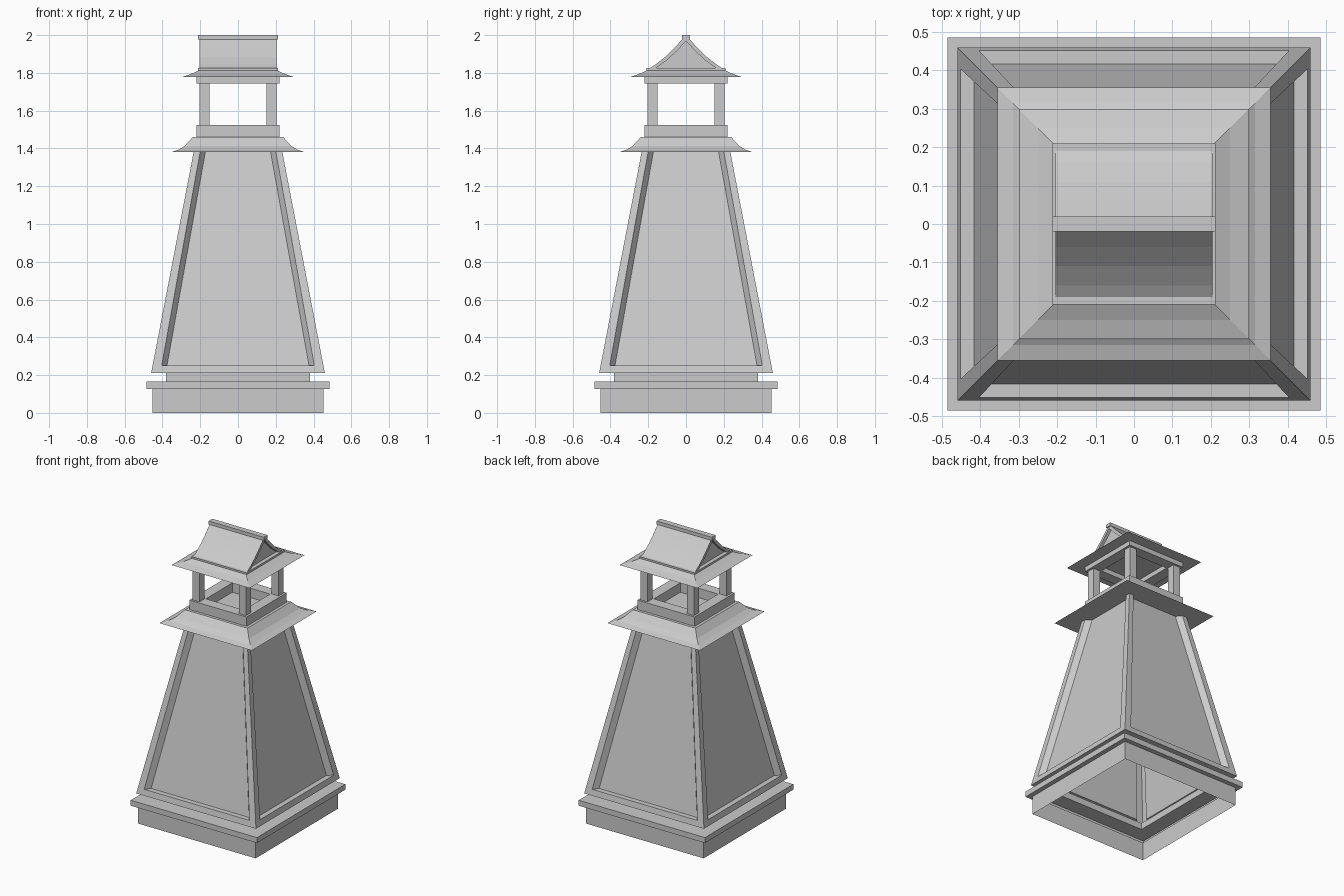
import bpy, bmesh, math
from mathutils import Matrix, Vector

if "Cube" in bpy.data.objects:
    bpy.data.objects.remove(bpy.data.objects["Cube"])


def make(name, verts, faces):
    me = bpy.data.meshes.new(name)
    me.from_pydata(verts, [], faces)
    bm = bmesh.new()
    bm.from_mesh(me)
    bmesh.ops.remove_doubles(bm, verts=bm.verts, dist=1e-5)
    bmesh.ops.recalc_face_normals(bm, faces=bm.faces)
    bm.to_mesh(me)
    bm.free()
    ob = bpy.data.objects.new(name, me)
    bpy.context.collection.objects.link(ob)
    return ob


def square_loft(name, profile, closed=False, caps=False):
    """Sweep a (half width, height) profile around a square."""
    n = len(profile)
    verts = [(sx * r, sy * r, z) for r, z in profile
             for sx, sy in ((-1, -1), (1, -1), (1, 1), (-1, 1))]
    faces = []
    for i in range(n if closed else n - 1):
        a, b = 4 * i, 4 * ((i + 1) % n)
        for k in range(4):
            m = (k + 1) % 4
            faces.append((a + k, a + m, b + m, b + k))
    if caps:
        faces += [(3, 2, 1, 0), tuple(range(4 * n - 4, 4 * n))]
    return make(name, verts, faces)


def square_ring(name, outer, inner, z0, z1):
    return square_loft(name, [(outer, z0), (outer, z1), (inner, z1), (inner, z0)], closed=True)


def box(name, x0, x1, y0, y1, z0, z1):
    verts = [(x, y, z) for z in (z0, z1) for x, y in ((x0, y0), (x1, y0), (x1, y1), (x0, y1))]
    return make(name, verts, [(3, 2, 1, 0), (4, 5, 6, 7), (0, 1, 5, 4),
                              (1, 2, 6, 5), (2, 3, 7, 6), (3, 0, 4, 7)])


def extrude_x(name, outline, half):
    """Extrude a (y, z) outline along x."""
    n = len(outline)
    verts = [(s * half, y, z) for s in (-1, 1) for y, z in outline]
    faces = [tuple(range(n)), tuple(range(2 * n - 1, n - 1, -1))]
    faces += [(i, (i + 1) % n, n + (i + 1) % n, n + i) for i in range(n)]
    return make(name, verts, faces)


# Hollow stepped base, open underneath
square_loft("base", [(0.453, 0), (0.453, 0.127), (0.485, 0.127), (0.485, 0.165),
                     (0.38, 0.165), (0.38, 0.21), (0.46, 0.21)])

# Tapered tower: four sides, each a frame around a recessed panel
Z0, Z1, Z2 = 0.21, 0.25, 1.385


def half_at(z):
    return 0.46 - (z - Z0) * 0.1923


verts, faces = [], []
for k in range(4):
    rot = Matrix.Rotation(k * math.pi / 2, 4, 'Z')
    h0, h1, h2 = half_at(Z0), half_at(Z1), half_at(Z2)
    pts = [(-h0, -h0, Z0), (h0, -h0, Z0), (-h2, -h2, Z2), (h2, -h2, Z2)]
    for inset, depth in ((0, 0), (0.028, 0.036)):
        for w, h, z in ((0.404, h1, Z1), (0.2, h2, Z2)):
            pts += [(s * (w - inset), -h + depth, z) for s in (-1, 1)]
    o = len(verts)
    verts += [rot @ Vector(p) for p in pts]
    for f in ((0, 1, 5, 4), (0, 4, 6, 2), (1, 3, 7, 5),
              (4, 5, 9, 8), (4, 8, 10, 6), (5, 7, 11, 9), (8, 9, 11, 10)):
        faces.append(tuple(o + i for i in f))
make("tower_body", verts, faces)

# Flared lower roof
square_loft("lower_roof", [(0.355, 1.38), (0.315, 1.393), (0.282, 1.413), (0.24, 1.46)], caps=True)

# Open lantern stage
square_ring("lantern_curb", 0.22, 0.145, 1.46, 1.525)
for sx in (-1, 1):
    for sy in (-1, 1):
        xs = sorted((sx * 0.152, sx * 0.205))
        ys = sorted((sy * 0.152, sy * 0.205))
        box("lantern_post", *xs, *ys, 1.525, 1.745)
square_ring("lantern_beam", 0.22, 0.145, 1.745, 1.777)

# Flared eaves of the upper roof
square_loft("upper_eaves", [(0.30, 1.777), (0.25, 1.793), (0.205, 1.815)], caps=True)
box("roof_plate", -0.212, 0.212, -0.209, 0.209, 1.812, 1.825)

# Concave gable roof: two slabs, recessed end wall, ridge cap
top = [(0.195, 1.822), (0.16, 1.845), (0.11, 1.885), (0.06, 1.934), (0.0, 1.998)]
under = [(0.0, 1.968), (0.05, 1.915), (0.10, 1.868), (0.145, 1.835), (0.165, 1.822)]
for s, side in ((-1, "front"), (1, "back")):
    extrude_x(side + "_roof_slab", [(s * y, z) for y, z in top + under], 0.205)
wall = under[::-1]
extrude_x("gable_wall", wall + [(-y, z) for y, z in under[1:]], 0.185)
box("ridge_cap", -0.212, 0.212, -0.02, 0.02, 1.977, 2.0)
